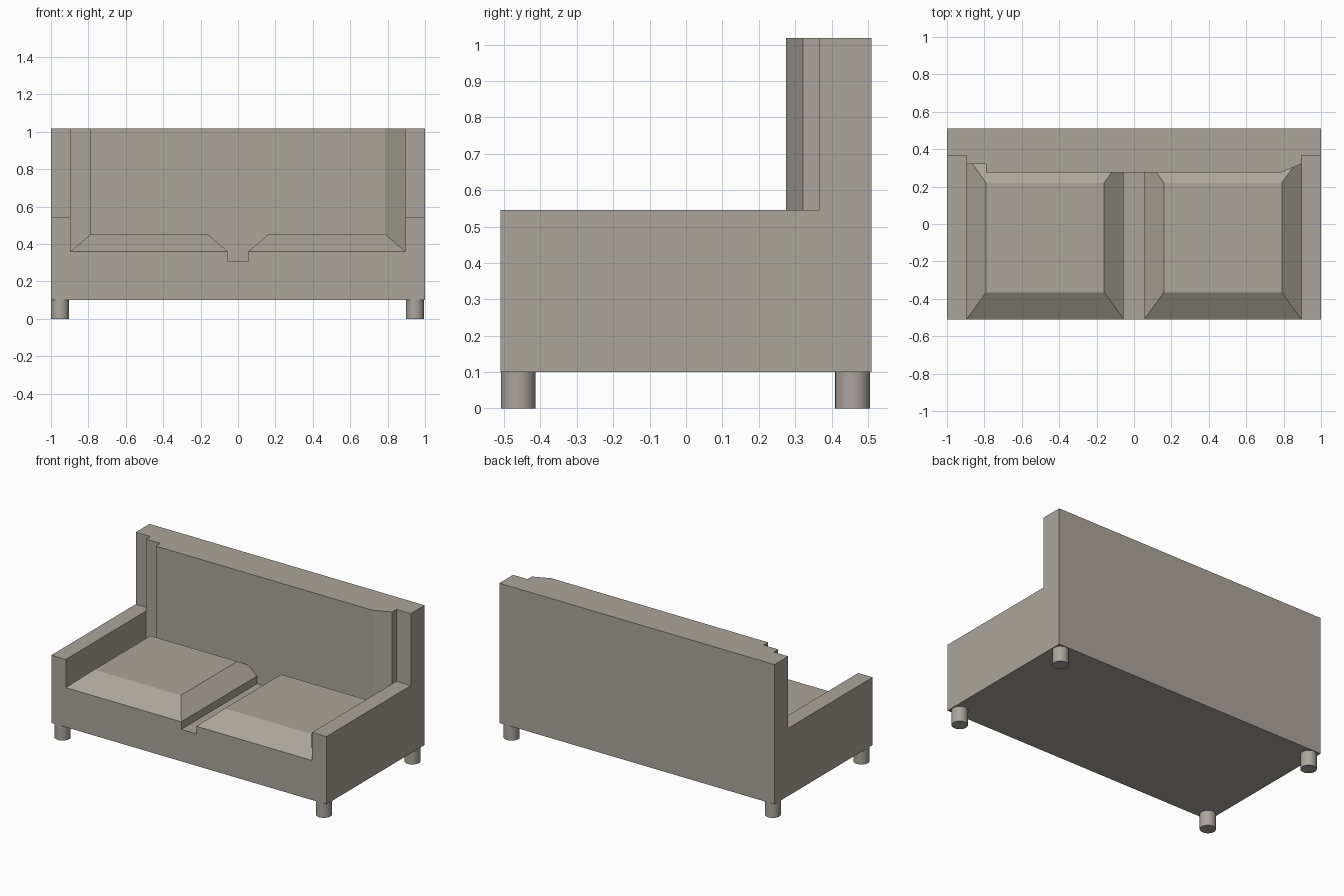
import bpy
import bmesh

if "Cube" in bpy.data.objects:
    bpy.data.objects.remove(bpy.data.objects["Cube"])

# One warm grey for the whole sofa
fabric = bpy.data.materials.new("warm grey fabric")
fabric.diffuse_color = (0.41, 0.38, 0.33, 1)
fabric.use_nodes = True
fabric.node_tree.nodes["Principled BSDF"].inputs["Base Color"].default_value = fabric.diffuse_color

HALF_W, FRONT, BACK = 1.0, -0.51, 0.51
INNER = 0.895            # inner side of the arms
BASE_Z, FLOOR_Z, ARM_Z, TOP_Z = 0.10, 0.31, 0.545, 1.018


def loft(name, rings, bottom=True):
    """Solid from stacked outlines, each a (points, z) pair."""
    bm = bmesh.new()
    loops = [[bm.verts.new((x, y, z)) for x, y in pts] for pts, z in rings]
    n = len(loops[0])
    for a, b in zip(loops, loops[1:]):
        for i in range(n):
            j = (i + 1) % n
            bm.faces.new((a[i], a[j], b[j], b[i]))
    bm.faces.new(loops[-1])
    if bottom:
        bm.faces.new(loops[0][::-1])
    bm.normal_update()
    me = bpy.data.meshes.new(name)
    bm.to_mesh(me)
    bm.free()
    me.materials.append(fabric)
    ob = bpy.data.objects.new(name, me)
    bpy.context.collection.objects.link(ob)
    return ob


def rect(x0, x1, y0, y1):
    return [(x0, y0), (x1, y0), (x1, y1), (x0, y1)]


# Base
r = rect(-HALF_W, HALF_W, FRONT, BACK)
loft("base", [(r, BASE_Z), (r, FLOOR_Z)])

# Arms and bevelled seat cushions
for side, s in (("left", -1), ("right", 1)):
    x0, x1 = sorted((s * INNER, s * HALF_W))
    r = rect(x0, x1, FRONT, 0.367)
    loft(side + "_arm", [(r, FLOOR_Z), (r, ARM_Z)], bottom=False)

    x0, x1 = sorted((s * 0.055, s * INNER))
    r = rect(x0, x1, FRONT, 0.365)
    top = rect(x0 + 0.105, x1 - 0.105, FRONT + 0.145, 0.22)
    loft(side + "_seat_cushion",
         [(r, FLOOR_Z), (r, 0.36), (top, 0.45)], bottom=False)

# Backrest with stepped left edge and bevelled right edge
outline = [(-1, BACK), (-1, 0.367), (-INNER, 0.367), (-INNER, 0.322),
           (-0.79, 0.322), (-0.79, 0.275), (0.785, 0.275), (INNER, 0.322),
           (INNER, 0.367), (1, 0.367), (1, BACK)]
loft("backrest", [(outline, FLOOR_Z), (outline, TOP_Z)], bottom=False)

# Round legs
for xn, x in (("left", -0.952), ("right", 0.947)):
    for yn, y in (("front", -0.461), ("back", 0.458)):
        bpy.ops.mesh.primitive_cylinder_add(
            vertices=32, radius=0.048, depth=BASE_Z,
            location=(x, y, BASE_Z / 2))
        leg = bpy.context.object
        leg.name = f"{yn}_{xn}_leg"
        leg.data.materials.append(fabric)
        bpy.ops.object.shade_smooth_by_angle()
